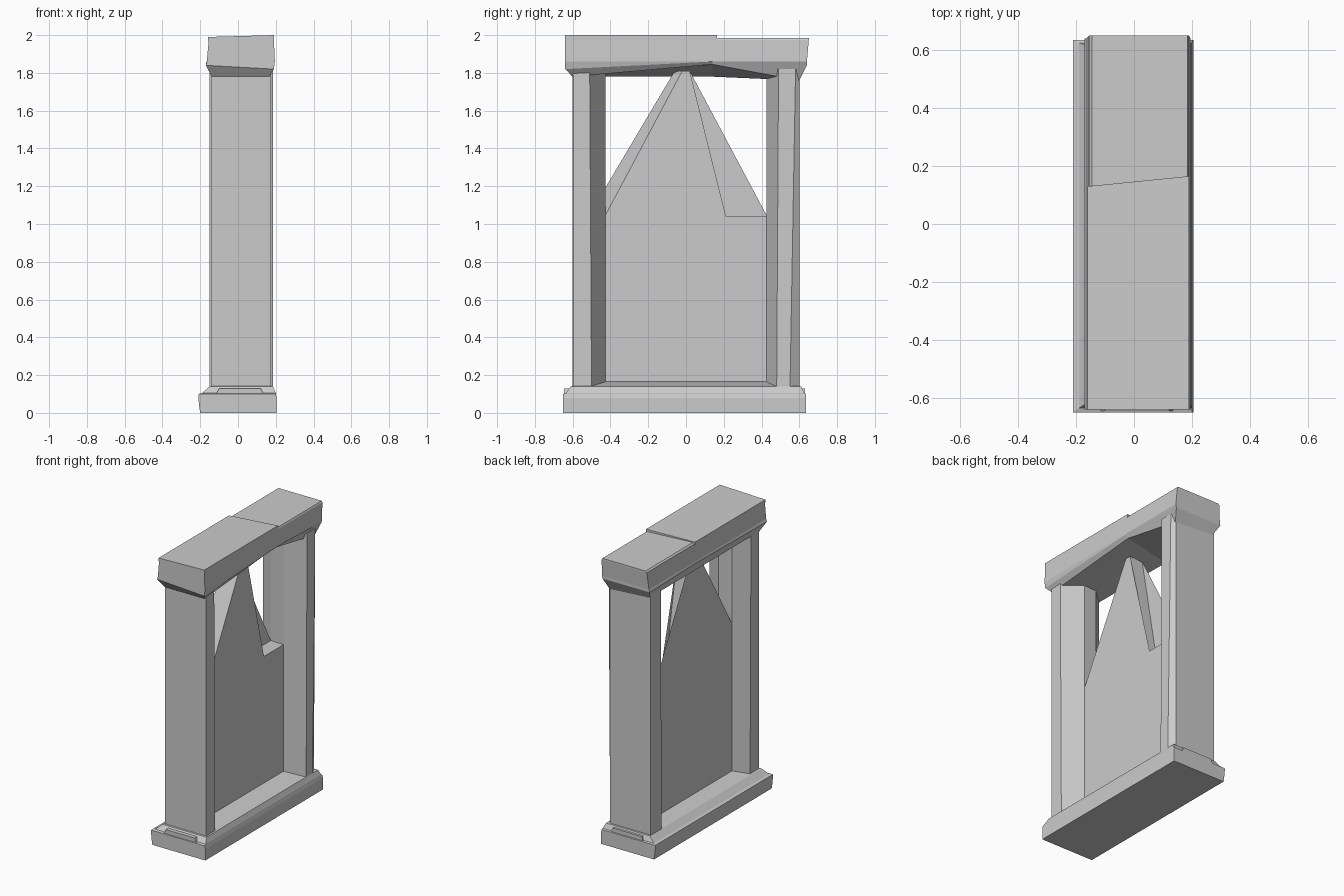
import bpy, bmesh

if "Cube" in bpy.data.objects:
    bpy.data.objects.remove(bpy.data.objects["Cube"])


def loft(name, rings):
    """Skin a stack of equal-length point rings and cap both ends."""
    bm = bmesh.new()
    vs = [[bm.verts.new(p) for p in r] for r in rings]
    n = len(rings[0])
    for a, b in zip(vs, vs[1:]):
        for i in range(n):
            j = (i + 1) % n
            bm.faces.new((a[i], a[j], b[j], b[i]))
    bm.faces.new(vs[0][::-1])
    bm.faces.new(vs[-1])
    bmesh.ops.triangulate(bm, faces=[f for f in bm.faces if len(f.verts) > 4])
    bmesh.ops.recalc_face_normals(bm, faces=bm.faces[:])
    me = bpy.data.meshes.new(name)
    bm.to_mesh(me)
    bm.free()
    ob = bpy.data.objects.new(name, me)
    bpy.context.collection.objects.link(ob)
    return ob


def rect(x0, x1, y0, y1, z):
    return [(x0, y0, z), (x1, y0, z), (x1, y1, z), (x0, y1, z)]


# Sill: plinth, thin step, then slopes rising to the panel
loft("sill", [
    rect(-0.20, 0.205, -0.65, 0.635, 0.0),
    rect(-0.205, 0.205, -0.65, 0.635, 0.03),
    rect(-0.21, 0.205, -0.65, 0.635, 0.08),
    rect(-0.21, 0.20, -0.65, 0.635, 0.10),
    rect(-0.19, 0.20, -0.635, 0.625, 0.105),
    rect(-0.15, 0.185, -0.61, 0.61, 0.14),
    rect(-0.05, 0.05, -0.50, 0.48, 0.165)])

# Ledges at the two ends of the sill
for name, y0, y1 in (("front_ledge", -0.645, -0.58), ("back_ledge", 0.58, 0.63)):
    loft(name, [rect(-0.12, 0.14, y0, y1, 0.09), rect(-0.10, 0.12, y0, y1, 0.13)])


# Posts with inner chamfers towards the panel
def post(name, s, x0, x1, rows):
    rings = []
    for z, corner, shoulder in rows:
        rings.append([(x0, s * 0.60, z), (x1 - 0.025, s * 0.60, z), (x1, s * corner, z),
                      (x1, s * shoulder, z), (0.05, s * 0.425, z),
                      (-0.05, s * 0.43, z), (x0, s * shoulder, z)])
    loft(name, rings)


post("front_post", -1, -0.14, 0.175, [(0.11, 0.598, 0.50), (1.82, 0.598, 0.51)])
post("back_post", 1, -0.15, 0.185, [(0.11, 0.55, 0.48), (1.82, 0.58, 0.49)])

# Broken panel: outline on the +x face and on the -x face
face_r = [(-0.44, 0.12), (0.44, 0.12), (0.43, 1.04), (0.16, 1.04),
          (0.02, 1.81), (-0.02, 1.81), (-0.43, 1.04)]
face_l = face_r[:5] + [(-0.06, 1.81), (-0.44, 1.17)]
loft("broken_panel", [[(-0.05, y, z) for y, z in face_l],
                      [(0.05, y, z) for y, z in face_r]])


# Lintel: each ring has a middle vertex on both long sides
def ring(x0, x1, y0, y1, zs, ym=0.14):
    pts = [(x0, y0), (x1, y0), (x1, ym), (x1, y1), (x0, y1), (x0, ym)]
    return [(x, y, z) for (x, y), z in zip(pts, zs)]


loft("lintel", [
    ring(-0.14, 0.165, -0.60, 0.60, (1.78, 1.78, 1.845, 1.76, 1.78, 1.78)),
    ring(-0.17, 0.19, -0.64, 0.64, (1.84, 1.82, 1.86, 1.84, 1.84, 1.85)),
    ring(-0.165, 0.195, -0.64, 0.64, [1.86] * 6),
    ring(-0.155, 0.19, -0.64, 0.65, [1.975] * 6),
    ring(-0.145, 0.185, -0.635, 0.65, [1.985] * 6)])

# Raised cap slab over the front part of the lintel, ending in a slanted break
cap = [(-0.16, -0.64), (0.19, -0.64), (0.19, 0.165), (-0.16, 0.13)]
loft("lintel_cap", [
    [(x, y, 1.97) for x, y in cap],
    [(x, y, 1.99 if x < 0 else 2.0) for x, y in cap]])
